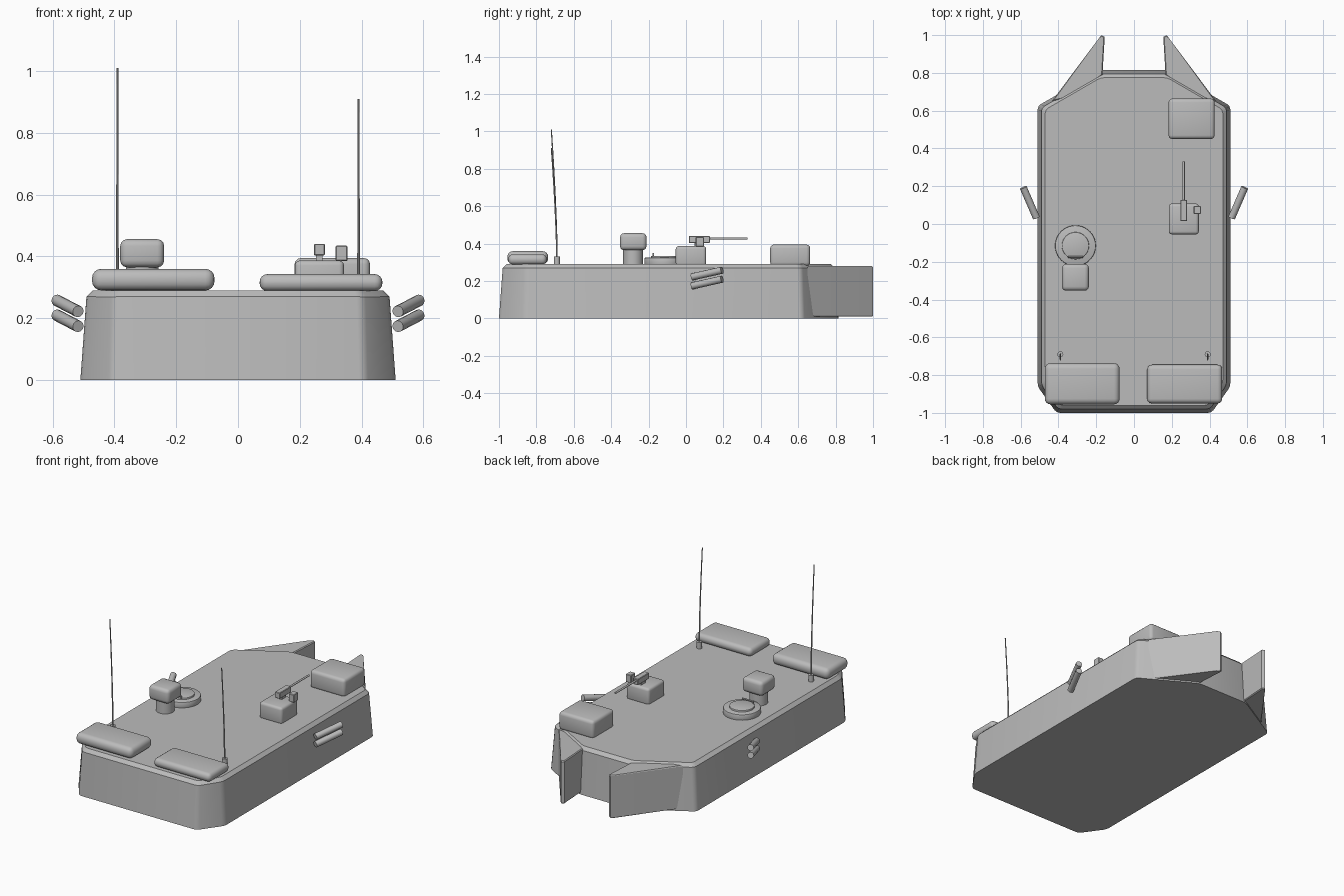
import bpy, bmesh, math
from mathutils import Vector, Matrix

if "Cube" in bpy.data.objects:
    bpy.data.objects.remove(bpy.data.objects["Cube"])

grey = bpy.data.materials.new("armour_grey")
grey.diffuse_color = (0.5, 0.5, 0.5, 1)
grey.use_nodes = True
grey.node_tree.nodes["Principled BSDF"].inputs["Base Color"].default_value = grey.diffuse_color


def finish(bm, name, angle=35):
    bmesh.ops.recalc_face_normals(bm, faces=bm.faces[:])
    me = bpy.data.meshes.new(name)
    bm.to_mesh(me)
    bm.free()
    ob = bpy.data.objects.new(name, me)
    bpy.context.collection.objects.link(ob)
    me.materials.append(grey)
    bpy.ops.object.select_all(action='DESELECT')
    ob.select_set(True)
    bpy.context.view_layer.objects.active = ob
    bpy.ops.object.shade_smooth_by_angle(angle=math.radians(angle))
    return ob


def bevel(bm, edges, width, segments=3):
    bmesh.ops.bevel(bm, geom=edges, offset=width, segments=segments,
                    profile=0.5, affect='EDGES', clamp_overlap=True)


def box(name, lo, hi, width=0.0, segments=3):
    bm = bmesh.new()
    bmesh.ops.create_cube(bm, size=1)
    lo, hi = Vector(lo), Vector(hi)
    for v in bm.verts:
        v.co = Vector([(lo[i] + hi[i]) / 2 + v.co[i] * (hi[i] - lo[i]) for i in range(3)])
    if width:
        bevel(bm, bm.edges[:], width, segments)
    return finish(bm, name)


def rod(name, a, b, r, sides=24, r2=None, width=0.0):
    a, b = Vector(a), Vector(b)
    bm = bmesh.new()
    bmesh.ops.create_cone(bm, cap_ends=True, segments=sides, radius1=r,
                          radius2=r if r2 is None else r2, depth=(b - a).length)
    if width:
        bevel(bm, [e for e in bm.edges if any(len(f.verts) > 4 for f in e.link_faces)], width, 2)
    turn = (b - a).to_track_quat('Z', 'Y').to_matrix().to_4x4()
    bm.transform(Matrix.Translation((a + b) / 2) @ turn)
    return finish(bm, name)


def loft(bm, rings):
    loops = [[bm.verts.new(p) for p in ring] for ring in rings]
    n = len(loops[0])
    for lower, upper in zip(loops, loops[1:]):
        for i in range(n):
            bm.faces.new((lower[i], lower[(i + 1) % n], upper[(i + 1) % n], upper[i]))
    bm.faces.new(loops[0][::-1])
    bm.faces.new(loops[-1])


# Turret body: eight-sided outline, leaning in and chamfered at the top
def outline(t, z):
    half = [(0.41 - 0.4 * t, -1 + t), (0.51 - t, -0.86 + 0.4 * t),
            (0.51 - t, 0.625 - 0.5 * t), (0.18 - 0.1 * t, 0.815 - t)]
    pts = half + [(-x, y) for x, y in reversed(half)]
    return [(x, y, z) for x, y in pts]


bm = bmesh.new()
loft(bm, [outline(0, 0), outline(0.02, 0.27), outline(0.04, 0.29)])
bevel(bm, [e for e in bm.edges if abs(e.verts[0].co.z - e.verts[1].co.z) > 0.01], 0.018, 2)
finish(bm, "turret_body", 30)

for s, side in ((-1, "left"), (1, "right")):
    # Wedge-shaped cheek plates at the rear end
    cheek = [(0.435, 0.65), (0.187, 0.982), (0.172, 1.0), (0.155, 0.99),
             (0.167, 0.79), (0.30, 0.68)]
    bm = bmesh.new()
    loft(bm, [[(s * x, y, 0.01) for x, y in cheek], [(s * x, y, 0.28) for x, y in cheek]])
    bevel(bm, [e for e in bm.edges if abs(e.verts[0].co.z - e.verts[1].co.z) < 0.01], 0.005, 1)
    finish(bm, side + "_cheek_plate", 25)

    # Paired smoke tubes, one above the other
    for i, name in enumerate(("upper", "lower")):
        dz = -0.048 * i
        rod(f"{side}_{name}_smoke_tube", (s * 0.517, 0.033, 0.222 + dz),
            (s * 0.586, 0.193, 0.258 + dz), 0.019, 12)

    # Whip antennas, curving slightly to the front
    top = 1.01 if s < 0 else 0.91
    rod(side + "_antenna_base", (s * 0.39, -0.69, 0.285), (s * 0.39, -0.69, 0.33), 0.016, 12)
    bm = bmesh.new()
    rings = []
    for k in range(7):
        t = k / 6
        r = 0.0045 - 0.0015 * t
        cy = -0.69 - 0.03 * t ** 1.5
        rings.append([(s * 0.39 + r * math.cos(j * math.pi / 4),
                       cy + r * math.sin(j * math.pi / 4),
                       0.32 + (top - 0.32) * t) for j in range(8)])
    loft(bm, rings)
    finish(bm, side + "_antenna_mast")

# Stowage rolls and bin
box("left_stowage_roll", (-0.472, -0.955, 0.29), (-0.076, -0.737, 0.36), 0.03, 4)
box("right_stowage_roll", (0.07, -0.95, 0.288), (0.467, -0.745, 0.343), 0.025, 4)
box("stowage_bin", (0.183, 0.45, 0.28), (0.427, 0.664, 0.395), 0.02)

# Commander hatch with lid and handle
hx, hy = -0.31, -0.115
rod("hatch_ring", (hx, hy, 0.28), (hx, hy, 0.325), 0.108, 40, width=0.006)
rod("hatch_lid", (hx, hy, 0.30), (hx, hy, 0.335), 0.072, 40, width=0.004)
rod("hatch_handle", (hx - 0.04, -0.175, 0.345), (hx + 0.04, -0.175, 0.345), 0.005, 8)
for s in (-1, 1):
    rod("hatch_handle_foot", (hx + s * 0.036, -0.175, 0.33), (hx + s * 0.036, -0.175, 0.345), 0.004, 8)

# Panoramic sight
rod("sight_pedestal", (-0.31, -0.283, 0.28), (-0.31, -0.283, 0.385), 0.053, 28)
box("sight_head", (-0.381, -0.353, 0.365), (-0.239, -0.211, 0.456), 0.022)

# Remote weapon station
box("gun_mount", (0.184, -0.055, 0.28), (0.343, 0.108, 0.387), 0.016)
box("gun_cradle", (0.252, 0.045, 0.38), (0.274, 0.085, 0.42))
box("gun_receiver", (0.246, 0.015, 0.403), (0.281, 0.128, 0.441), 0.003, 1)
rod("gun_barrel", (0.263, 0.12, 0.428), (0.263, 0.33, 0.428), 0.006, 12)
box("gun_sensor", (0.316, 0.052, 0.385), (0.354, 0.096, 0.435), 0.003, 1)
